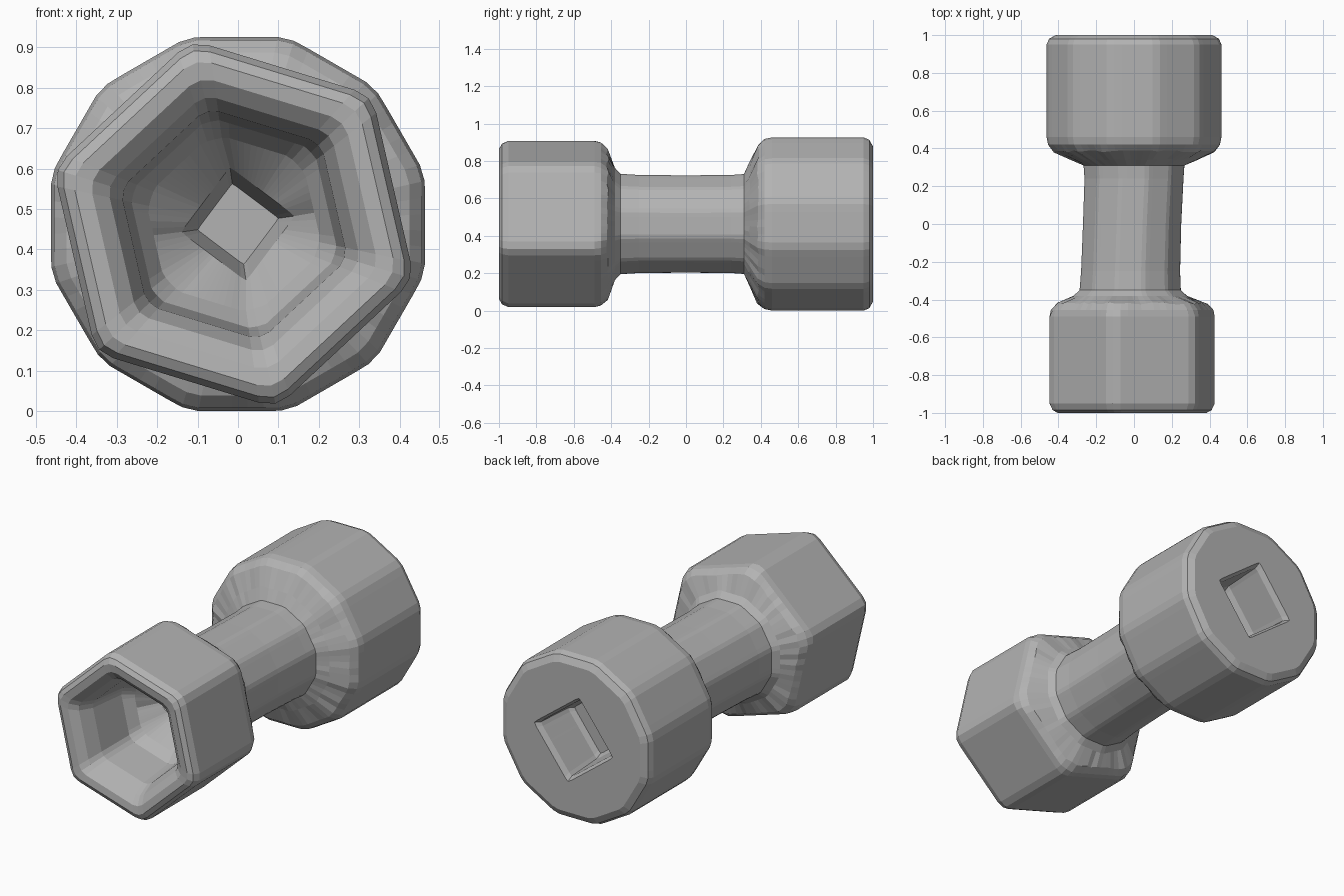
import bpy, bmesh, math, random

random.seed(4)
cube = bpy.data.objects.get("Cube")
if cube:
    bpy.data.objects.remove(cube)

STEPS = 72
CENTRE_Z = 0.463

metal = bpy.data.materials.new("steel_grey")
metal.use_nodes = True
GREY = (0.45, 0.45, 0.45, 1)
metal.diffuse_color = GREY
metal.node_tree.nodes["Principled BSDF"].inputs["Base Color"].default_value = GREY


def radius(angle, sides, apothem, cap, phase):
    """Radius of a polygon with its corners cut back to cap."""
    sector = 2 * math.pi / sides
    off = (angle - phase) % sector - sector / 2
    return min(apothem / math.cos(off), cap)


def loft(name, sections, flip=False, floor=False):
    """Skin sections along y: (y, sides, apothem, cap, phase, x offset, wobble)."""
    bm = bmesh.new()
    rings = []
    for y, sides, apothem, cap, phase, dx, wobble in sections:
        ring = []
        for i in range(STEPS):
            a = math.radians(98) + 2 * math.pi * i / STEPS
            r = radius(a, sides, apothem, cap, math.radians(phase))
            yy = y + random.uniform(-wobble, wobble)
            ring.append(bm.verts.new((dx + r * math.cos(a), yy, CENTRE_Z + r * math.sin(a))))
        rings.append(ring)
    for a, b in zip(rings, rings[1:]):
        for i in range(STEPS):
            j = (i + 1) % STEPS
            bm.faces.new((a[i], a[j], b[j], b[i]))
    if floor:
        bm.faces.new(rings[-1])
    if flip:
        bmesh.ops.reverse_faces(bm, faces=bm.faces)
    mesh = bpy.data.meshes.new(name)
    bm.to_mesh(mesh)
    bm.free()
    mesh.materials.append(metal)
    obj = bpy.data.objects.new(name, mesh)
    bpy.context.collection.objects.link(obj)


def hexa(y, apothem, cap, wobble=0.0):
    return (y, 6, apothem, cap, 103, -0.01, wobble)


def round_(y, apothem, dx=0.0, wobble=0.0):
    return (y, 12, apothem, apothem * 1.024, 105, dx, wobble)


def diamond(y, half_diagonal, wobble=0.0):
    return (y, 4, half_diagonal * 0.72, half_diagonal, 98, 0.0, wobble)


back_joint = round_(0.31, 0.267)
front_joint = round_(-0.35, 0.268, -0.02)

# Shaft, slightly waisted
loft("shaft", [back_joint, round_(0.24, 0.262), round_(0.0, 0.26, -0.01),
               round_(-0.25, 0.262, -0.018), front_joint])

# Hexagonal head: shoulder, body, rounded rim, then the tapering socket
loft("hex_socket", [
    front_joint,
    round_(-0.38, 0.30, -0.02),
    hexa(-0.42, 0.375, 0.41, 0.006),
    hexa(-0.455, 0.40, 0.44),
    hexa(-0.49, 0.405, 0.456),
    hexa(-0.95, 0.405, 0.456),
    hexa(-0.985, 0.39, 0.44),
    hexa(-1.0, 0.365, 0.41),
    hexa(-0.995, 0.325, 0.365),
    hexa(-0.96, 0.285, 0.32),
    hexa(-0.88, 0.255, 0.285),
    hexa(-0.66, 0.235, 0.26),
    hexa(-0.60, 0.20, 0.215),
    diamond(-0.50, 0.14),
    diamond(-0.36, 0.10),
], floor=True)

# Round end: cone, drum, bevelled edge, then the square drive hole
loft("round_drive_end", [
    back_joint,
    round_(0.34, 0.33, 0.0, 0.004),
    round_(0.385, 0.425, 0.0, 0.006),
    round_(0.42, 0.455),
    round_(0.46, 0.463),
    round_(0.95, 0.463),
    round_(0.98, 0.45),
    round_(1.0, 0.415),
    diamond(1.0, 0.245),
    diamond(0.97, 0.225),
    diamond(0.75, 0.21),
    diamond(0.72, 0.19),
], flip=True, floor=True)
